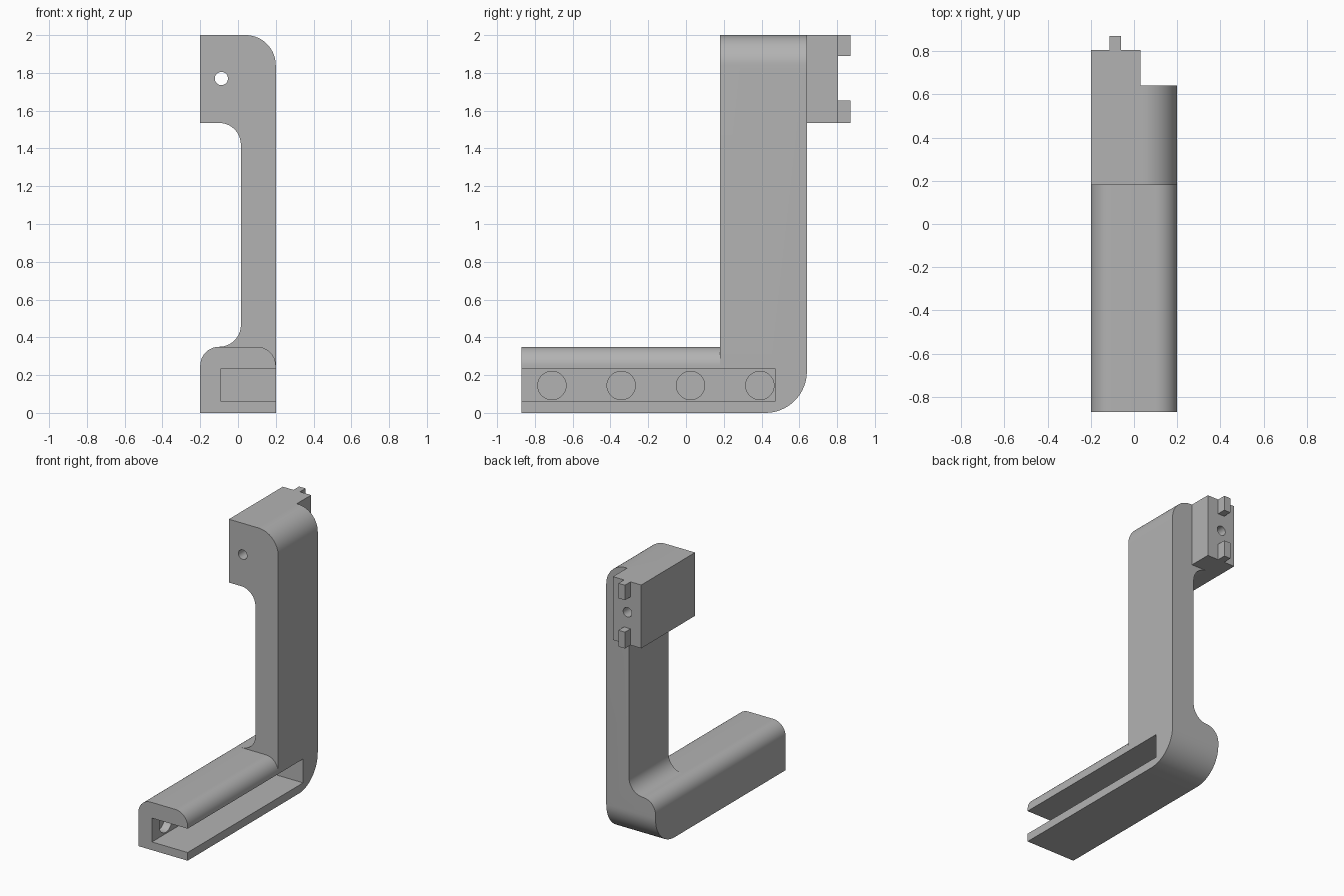
import bpy, bmesh
from math import sin, cos, radians
from mathutils import Vector

if "Cube" in bpy.data.objects:
    bpy.data.objects.remove(bpy.data.objects["Cube"])

grey = bpy.data.materials.new("plain grey")
grey.use_nodes = True
colour = (0.45, 0.45, 0.45, 1)
grey.diffuse_color = colour
grey.node_tree.nodes["Principled BSDF"].inputs["Base Color"].default_value = colour


def arc(cx, cz, r, start, end, steps=16):
    """Points of an arc, angles in degrees."""
    angles = [radians(start + (end - start) * i / steps) for i in range(steps + 1)]
    return [(cx + r * cos(a), cz + r * sin(a)) for a in angles]


def extrude(name, points, low, high, axis="y"):
    """Prism from an outline, in xz along y or in yz along x."""
    place = (lambda p, d: (p[0], d, p[1])) if axis == "y" else (lambda p, d: (d, p[0], p[1]))
    offset = Vector(place((0, 0), high)) - Vector(place((0, 0), low))
    bm = bmesh.new()
    face = bm.faces.new([bm.verts.new(place(p, low)) for p in points])
    grown = bmesh.ops.extrude_face_region(bm, geom=[face])["geom"]
    bmesh.ops.translate(bm, vec=offset, verts=[v for v in grown if isinstance(v, bmesh.types.BMVert)])
    bmesh.ops.recalc_face_normals(bm, faces=bm.faces)
    mesh = bpy.data.meshes.new(name)
    bm.to_mesh(mesh)
    bm.free()
    mesh.materials.append(grey)
    obj = bpy.data.objects.new(name, mesh)
    bpy.context.collection.objects.link(obj)
    return obj


def box(name, x, y, z):
    return extrude(name, [(x[0], z[0]), (x[1], z[0]), (x[1], z[1]), (x[0], z[1])], *y)


def combine(target, other, operation):
    """Apply a boolean and remove the helper."""
    mod = target.modifiers.new("combine", "BOOLEAN")
    mod.operation, mod.object, mod.solver = operation, other, "EXACT"
    bpy.context.view_layer.objects.active = target
    bpy.ops.object.modifier_apply(modifier=mod.name)
    bpy.data.objects.remove(other)


# Upright: head block, slim neck and flared foot
left_round = arc(-0.1, 0.25, 0.1, 90, 180)
upright = [(-0.2, 0), (0.2, 0)] + arc(0.04, 1.84, 0.16, 0, 90)
upright += [(-0.2, 2), (-0.2, 1.535)] + arc(-0.1, 1.42, 0.115, 90, 0)
upright += arc(-0.1, 0.465, 0.115, 0, -90)[:-1] + left_round
body = extrude("bracket_body", upright, 0.18, 0.64)

# Rounded heel at the lower back
heel = [(0.1, -0.1), (0.1, 2.1), (0.64, 2.1)] + arc(0.42, 0.22, 0.22, 0, -90) + [(0.3, 0), (0.3, -0.1)]
heel = [(0.1, 0), (0.42, 0)] + arc(0.42, 0.22, 0.22, -90, 0)[1:] + [(0.64, 2.1), (0.1, 2.1)]
combine(body, extrude("heel_shape", heel, -0.3, 0.3, "x"), "INTERSECT")

# Forward arm with rounded top edges
arm = [(-0.2, 0), (0.2, 0)] + arc(0.1, 0.25, 0.1, 0, 90) + left_round
combine(body, extrude("arm", arm, -0.87, 0.18), "UNION")

# Rear mounting block
combine(body, box("mount_block", (-0.2, 0.03), (0.64, 0.805), (1.535, 2)), "UNION")

# Side slot with round blind pockets in its inner wall
combine(body, box("slot_cutter", (-0.09, 0.3), (-1, 0.47), (0.06, 0.235)), "DIFFERENCE")
for i in range(4):
    pocket = arc(-0.71 + i * 0.367, 0.145, 0.075, 0, 360, 40)[:-1]
    combine(body, extrude("pocket_cutter", pocket, -0.15, -0.05, "x"), "DIFFERENCE")

# Screw hole through the head
hole = arc(-0.088, 1.77, 0.035, 0, 360, 32)[:-1]
combine(body, extrude("hole_cutter", hole, 0, 1), "DIFFERENCE")

# Locating tabs
box("upper_tab", (-0.113, -0.06), (0.805, 0.87), (1.89, 2))
box("lower_tab", (-0.113, -0.06), (0.805, 0.87), (1.535, 1.655))

bpy.ops.object.select_all(action="DESELECT")
body.select_set(True)
bpy.context.view_layer.objects.active = body
bpy.ops.object.shade_smooth_by_angle(angle=radians(30))
